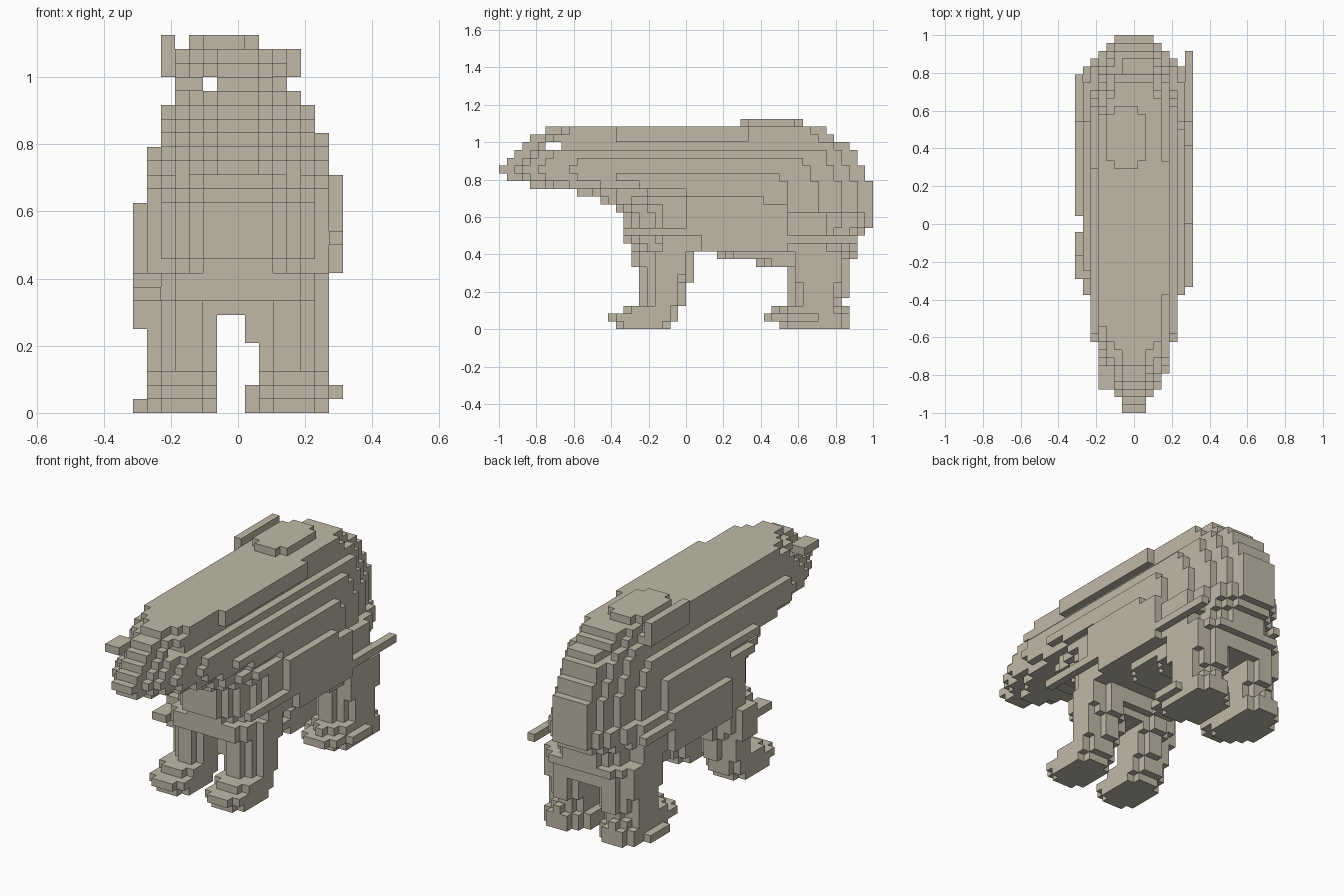
import bpy
import bmesh
from mathutils import Vector

U = 1 / 24  # edge length of one block

cube = bpy.data.objects.get("Cube")
if cube:
    bpy.data.objects.remove(cube, do_unlink=True)

mat = bpy.data.materials.new("warm_grey")
mat.use_nodes = True
COLOUR = (0.52, 0.485, 0.39, 1)
mat.diffuse_color = COLOUR
bsdf = mat.node_tree.nodes["Principled BSDF"]
bsdf.inputs["Base Color"].default_value = COLOUR
bsdf.inputs["Roughness"].default_value = 0.9


def slab(x0, x1, y0, y1, z0, z1, cut=0):
    """Blocks x0..x1 (inclusive), y0..y1 and z0..z1 (exclusive), corners stepped by cut."""
    cells = set()
    for x in range(x0, x1 + 1):
        for y in range(y0, y1):
            if min(x - x0, x1 - x) + min(y - y0, y1 - 1 - y) >= cut:
                cells.update((x, y, z) for z in range(z0, z1))
    return cells


def mirror(cells):
    return {(-x, y, z) for x, y, z in cells}


DIRS = [Vector(d) for d in ((1, 0, 0), (-1, 0, 0), (0, 1, 0), (0, -1, 0), (0, 0, 1), (0, 0, -1))]


def build(name, cells):
    """Make a mesh from the exposed sides of the blocks."""
    bm = bmesh.new()
    verts = {}

    def vert(p):
        key = tuple(round(2 * c) for c in p)
        if key not in verts:
            verts[key] = bm.verts.new(p * U)
        return verts[key]

    for c in sorted(cells):
        mid = Vector(c) + Vector((0, 0.5, 0.5))
        for d in DIRS:
            if tuple(int(a + b) for a, b in zip(c, d)) in cells:
                continue
            a = Vector((d.y, d.z, d.x)) / 2
            b = d.cross(a)
            bm.faces.new([vert(mid + d / 2 + o) for o in (a + b, b - a, -a - b, a - b)])
    bmesh.ops.recalc_face_normals(bm, faces=bm.faces)
    mesh = bpy.data.meshes.new(name)
    bm.to_mesh(mesh)
    bm.free()
    mesh.materials.append(mat)
    obj = bpy.data.objects.new(name, mesh)
    bpy.context.collection.objects.link(obj)
    return obj


# Torso layers, bottom to top: (z, front y, back y, left limit, right limit)
LAYERS = [
    (10, -7, 22, 6, 6), (11, -8, 22, 6, 6), (12, -8, 23, 6, 6), (13, -8, 24, 6, 6),
    (14, -8, 24, 6, 6), (15, -9, 24, 6, 6), (16, -11, 24, 6, 6), (17, -14, 24, 6, 6),
    (18, -20, 24, 6, 6), (19, -23, 23, 5, 6), (20, -24, 23, 5, 5), (21, -23, 22, 5, 5),
    (22, -22, 22, 4, 4), (23, -21, 21, 4, 3), (24, -20, 19, 4, 3), (25, -18, 18, 4, 3),
]
# Half width growing from each end of a layer
SNOUT = [1, 1, 2, 3, 3, 4, 4, 4, 4, 5, 5, 5, 5, 5, 6]
CHEST = [2, 3, 4, 4, 5, 5, 6]
LOW_RUMP = [2, 3, 4, 4, 5, 5, 6]
HIGH_RUMP = [2, 2, 3, 3, 4, 4, 4, 5, 5, 5, 5, 6]


def ramp(table, d):
    return table[min(d, len(table) - 1)]


body = set()
for z, front, back, left, right in LAYERS:
    for y in range(front, back):
        w = min(ramp(CHEST if z < 17 else SNOUT, y - front),
                ramp(LOW_RUMP if z < 15 else HIGH_RUMP, back - 1 - y))
        body |= slab(-min(left, w), min(right, w), y, y + 1, z, z + 1)

# Belly and the bridges between the legs
body |= slab(-5, 5, 4, 22, 9, 10, 2) | slab(-5, 5, 9, 21, 8, 9, 2) | slab(-4, 4, 13, 21, 7, 8, 1)
body |= slab(-4, 4, -7, 1, 8, 10, 2) | slab(-4, 4, -5, 0, 7, 8, 1)
# Flank plates
body |= slab(7, 7, 2, 13, 10, 12) | slab(7, 7, 0, 13, 12, 16) | slab(7, 7, 0, 10, 16, 17)
body |= slab(-7, -7, 1, 13, 10, 15) | slab(-7, -7, 13, 19, 13, 14)
# Shoulder and haunch bulges
bulge = slab(6, 6, -3, 1, 10, 15) | slab(6, 6, 13, 18, 10, 15)
body |= bulge | mirror(bulge)
# Ledge along the left edge of the back
body |= slab(4, 4, -9, 8, 24, 26)
# Small openings behind the muzzle and through the back
body = {c for c in body if not (c[2] == 23 and (c[0] == -2 or -18 <= c[1] < -16))}
build("body", body)

# Raised pad on the back and loose bars along the sides
build("back_pad", slab(-3, 1, 7, 15, 26, 27, 1))
build("back_bar", slab(-5, -5, 7, 15, 24, 26) | slab(-5, -5, 7, 15, 26, 27))
build("left_front_rail", slab(7, 7, -8, 0, 12, 13))
build("left_rear_rail", slab(7, 7, 13, 22, 11, 12))
build("right_cheek_chip", slab(-4, -3, -21, -18, 23, 24))

# Legs, drawn for the left side and mirrored
front_leg = (slab(2, 6, -9, -2, 0, 1, 1) | slab(2, 6, -10, -1, 1, 2, 1)
             | slab(2, 6, -8, -1, 2, 3, 1) | slab(2, 5, -6, 0, 3, 6, 1)
             | slab(2, 5, -6, 1, 6, 8, 1) | slab(2, 5, -7, 1, 8, 10, 1)
             | slab(6, 6, -4, -1, 3, 7) | slab(6, 6, -4, 0, 7, 10))
rear_leg = (slab(2, 6, 12, 21, 0, 1, 1) | slab(2, 6, 10, 21, 1, 2, 1)
            | slab(2, 6, 11, 21, 2, 3, 2) | slab(2, 5, 13, 20, 3, 4, 1)
            | slab(2, 5, 13, 21, 4, 9, 1) | slab(2, 5, 13, 22, 9, 10, 1)
            | slab(6, 6, 15, 19, 3, 6) | slab(6, 6, 14, 20, 6, 10))
build("front_left_leg", front_leg | slab(1, 1, -5, -1, 5, 7))
build("front_right_leg", mirror(front_leg) | slab(-7, -7, -4, -1, 6, 10)
      | slab(-7, -6, -7, -4, 8, 9))
build("rear_left_leg", rear_leg | slab(1, 1, 13, 19, 0, 2) | slab(7, 7, 13, 17, 1, 2))
build("rear_right_leg", mirror(rear_leg) | slab(-7, -7, 14, 18, 0, 1))
